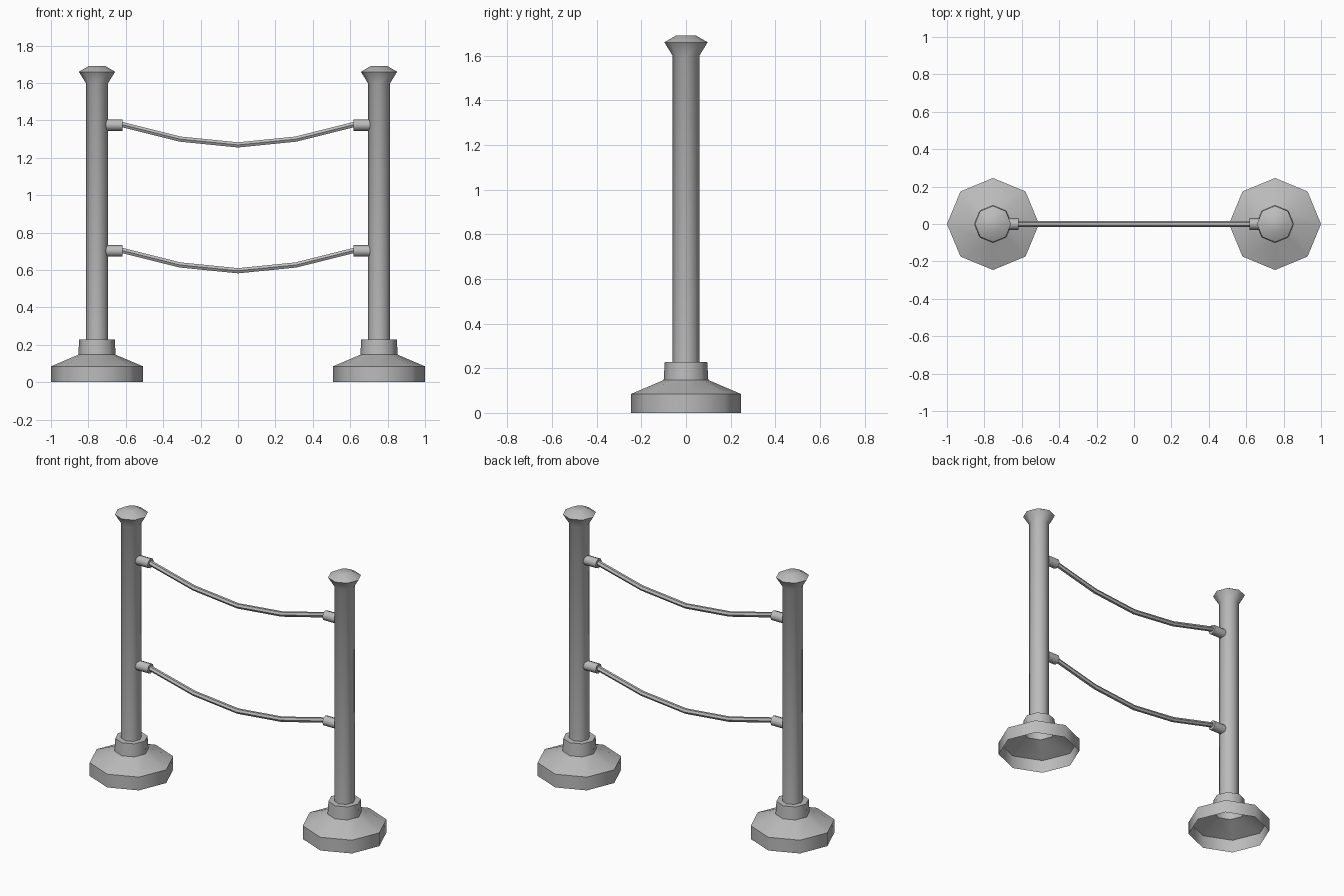
import bpy, math
from mathutils import Vector

cube = bpy.data.objects.get("Cube")
if cube:
    bpy.data.objects.remove(cube, do_unlink=True)

SIDES = 8
POST_X = 0.754

grey = bpy.data.materials.new("brushed grey metal")
grey.use_nodes = True
colour = (0.5, 0.5, 0.5, 1)
grey.diffuse_color = colour
grey.node_tree.nodes["Principled BSDF"].inputs["Base Color"].default_value = colour


def finish(obj):
    """Give the part its colour and smooth sides with sharp rims."""
    obj.data.materials.clear()
    obj.data.materials.append(grey)
    bpy.ops.object.select_all(action='DESELECT')
    obj.select_set(True)
    bpy.context.view_layer.objects.active = obj
    bpy.ops.object.shade_smooth_by_angle(angle=math.radians(50))


def lathe(name, profile, x, closed_top=False):
    """Revolve (radius, height) points; the bottom stays open."""
    verts, faces = [], []
    for r, z in profile:
        for i in range(SIDES):
            a = math.tau * i / SIDES
            verts.append((r * math.cos(a), r * math.sin(a), z))
    for k in range(len(profile) - 1):
        for i in range(SIDES):
            a, b = k * SIDES + i, k * SIDES + (i + 1) % SIDES
            faces.append((a, b, b + SIDES, a + SIDES))
    if closed_top:
        start = (len(profile) - 1) * SIDES
        faces.append(tuple(range(start, start + SIDES)))
    mesh = bpy.data.meshes.new(name)
    mesh.from_pydata(verts, [], faces)
    obj = bpy.data.objects.new(name, mesh)
    obj.location.x = x
    bpy.context.collection.objects.link(obj)
    finish(obj)


def rope(name, points, radius):
    """Sagging tube through a few points, turned into a mesh."""
    curve = bpy.data.curves.new(name, 'CURVE')
    curve.dimensions = '3D'
    curve.bevel_depth = radius
    curve.bevel_resolution = 1
    curve.use_fill_caps = True
    spline = curve.splines.new('POLY')
    spline.points.add(len(points) - 1)
    for p, (x, z) in zip(spline.points, points):
        p.co = (x, 0, z, 1)
    obj = bpy.data.objects.new(name, curve)
    bpy.context.collection.objects.link(obj)
    bpy.ops.object.select_all(action='DESELECT')
    obj.select_set(True)
    bpy.context.view_layer.objects.active = obj
    bpy.ops.object.convert(target='MESH')
    finish(bpy.context.object)


base_profile = [(0.246, 0), (0.246, 0.085), (0.1, 0.147), (0.095, 0.228), (0.06, 0.228)]
post_profile = [(0.06, 0.228), (0.06, 1.6), (0.097, 1.66), (0.045, 1.69)]

for side, sign in (("left", 1), ("right", -1)):
    # Hollow foot and post with a flared cap
    lathe(side + "_base", base_profile, sign * POST_X)
    lathe(side + "_post", post_profile, sign * POST_X, closed_top=True)

for level, height in (("upper", 1.375), ("lower", 0.702)):
    # Sockets that hold the rope ends
    for side, sign in (("left", 1), ("right", -1)):
        bpy.ops.mesh.primitive_cylinder_add(
            vertices=SIDES, radius=0.031, depth=0.09,
            location=(sign * 0.663, 0, height), rotation=(0, math.pi / 2, 0))
        bpy.context.object.name = f"{level}_{side}_socket"
        finish(bpy.context.object)
    # Sagging rope
    half = [(0.63, 0.005), (0.31, -0.075), (0, -0.106)]
    path = [(-x, height + z) for x, z in half] + [(x, height + z) for x, z in half[1::-1]]
    rope(level + "_rope", path, 0.016)
